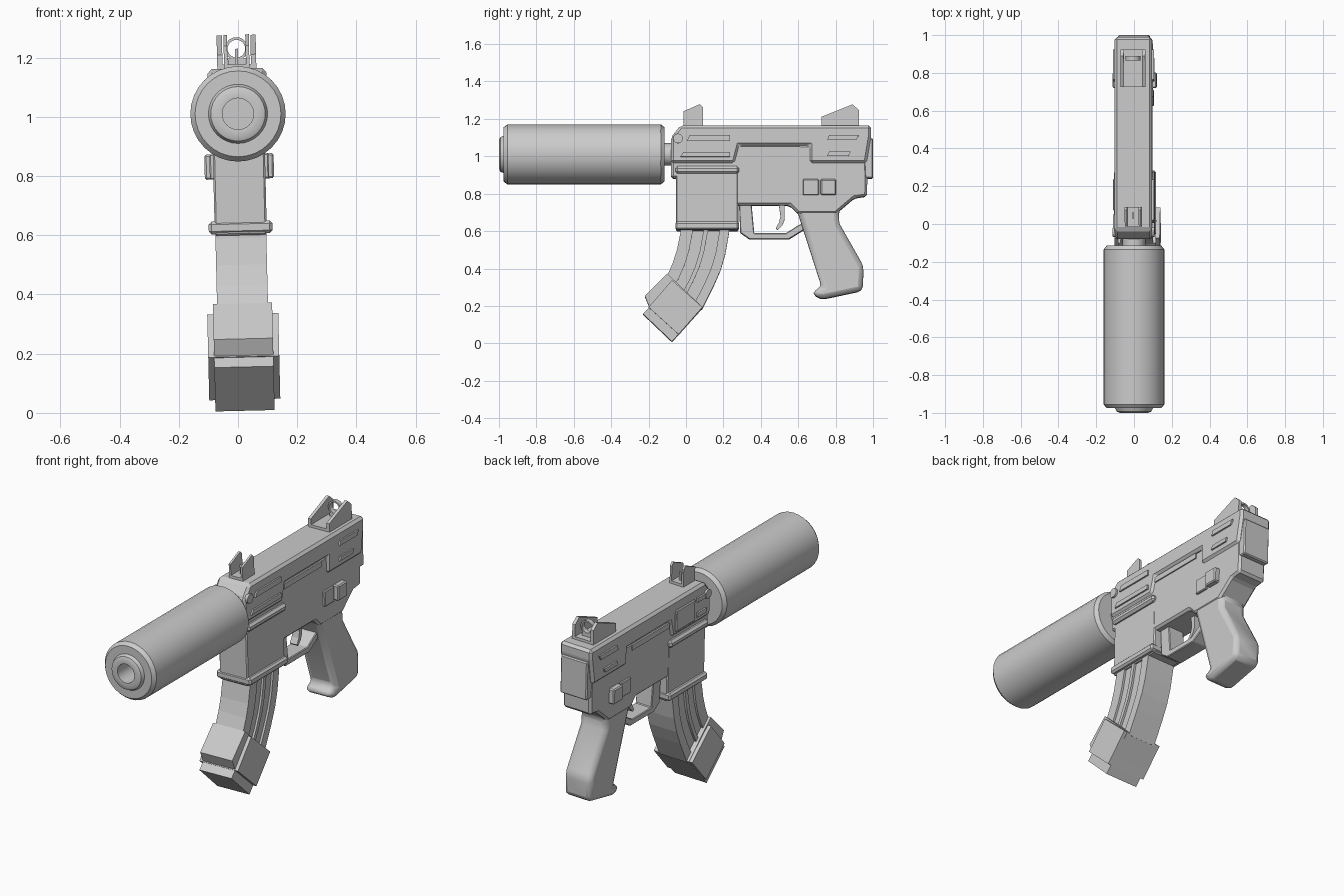
import bpy, bmesh, math
from mathutils import Matrix

if "Cube" in bpy.data.objects:
    bpy.data.objects.remove(bpy.data.objects["Cube"])

# The whole frame leans slightly about the barrel axis
ROLL = Matrix.Translation((0, 0, 1)) @ Matrix.Rotation(-0.024, 4, 'Y') @ Matrix.Translation((0, 0, -1))


def finish(name, bm, bevel=0, segments=1, smooth=False, roll=True):
    bmesh.ops.recalc_face_normals(bm, faces=bm.faces)
    if roll:
        bm.transform(ROLL)
    me = bpy.data.meshes.new(name)
    bm.to_mesh(me)
    bm.free()
    ob = bpy.data.objects.new(name, me)
    bpy.context.collection.objects.link(ob)
    if bevel:
        m = ob.modifiers.new("bevel", 'BEVEL')
        m.width, m.segments = bevel, segments
        m.limit_method, m.angle_limit = 'ANGLE', math.radians(30)
    if smooth:
        bpy.ops.object.select_all(action='DESELECT')
        ob.select_set(True)
        bpy.context.view_layer.objects.active = ob
        bpy.ops.object.shade_smooth_by_angle(angle=math.radians(35))
    return ob


def prism(name, pts, x0, x1, **kw):
    """Side profile of (y, z) points extruded between x0 and x1."""
    bm = bmesh.new()
    f = bm.faces.new([bm.verts.new((x0, y, z)) for y, z in pts])
    r = bmesh.ops.extrude_face_region(bm, geom=[f])
    for v in r['geom']:
        if isinstance(v, bmesh.types.BMVert):
            v.co.x = x1
    return finish(name, bm, **kw)


def slab(name, pts, w, **kw):
    return prism(name, pts, -w, w, **kw)


def rect(y0, y1, z0, z1):
    return [(y0, z0), (y1, z0), (y1, z1), (y0, z1)]


def pair(name, pts, inner, outer, **kw):
    for side, s in (("left", -1), ("right", 1)):
        prism(f"{name}_{side}", pts, s * inner, s * outer, **kw)


def circle(y, z, r, n):
    return [(y + r * math.cos(2 * math.pi * i / n), z + r * math.sin(2 * math.pi * i / n)) for i in range(n)]


# Suppressor and barrel, turned about the y axis
profile = [(0, -.88), (.053, -.88), (.053, -.998), (.075, -1), (.092, -.993), (.1, -.975), (.145, -.975),
           (.161, -.955), (.161, -.135), (.145, -.115), (.06, -.115), (.06, -.04), (0, -.04)]
bm = bmesh.new()
vs = [bm.verts.new((r, y, 1.01)) for r, y in profile]
es = [bm.edges.new(p) for p in zip(vs, vs[1:])]
bmesh.ops.spin(bm, geom=vs + es, cent=(0, 0, 1.01), axis=(0, 1, 0), angle=2 * math.pi, steps=32)
bmesh.ops.remove_doubles(bm, verts=bm.verts, dist=1e-4)
finish("suppressor", bm, smooth=True, roll=False)

# Receiver halves
slab("upper_receiver", [(-.08, .96), (.26, .96), (.285, 1.055), (.66, 1.055), (.66, .96), (.965, .96),
     (.99, 1.11), (.99, 1.163), (-.03, 1.163), (-.08, 1.1)], .099, bevel=.014)
slab("lower_receiver", [(-.08, 1.06), (-.08, .88), (.2, .88), (.2, .735), (.555, .735), (.6, .69), (.8, .69),
     (.9, .775), (.967, .785), (.97, .88), (.96, 1.06)], .087, bevel=.012)
slab("rear_cap", rect(.93, 1.0, .88, 1.095), .083, bevel=.006)
slab("side_rail", rect(.28, .61, 1.02, 1.05), .094)

# Raised side bars, pins and controls
prism("front_bar_upper", [(.005, 1.08), (.235, 1.08), (.235, 1.11), (.02, 1.11)], .09, .108)
prism("front_bar_lower", [(-.03, .995), (.235, .995), (.235, 1.02), (-.015, 1.02)], .09, .108)
prism("port_cover", rect(.07, .24, .985, 1.105), -.108, -.09, bevel=.005)
for z in (.995, 1.08):
    prism("front_bar_left", rect(-.03, .05, z, z + .025), -.108, -.09)
pair("rear_bar_upper", [(.755, 1.085), (.91, 1.085), (.925, 1.112), (.765, 1.112)], .09, .108)
pair("rear_bar_lower", [(.755, 1.0), (.87, 1.0), (.88, 1.022), (.765, 1.022)], .09, .108)
pair("front_pin", circle(-.043, 1.093, .026, 16), .09, .11)
pair("selector_base", rect(.625, .71, .79, .875), .08, .1, bevel=.004)
pair("selector_lever", rect(.72, .802, .79, .875), .08, .117, bevel=.006)

# Magazine well with its rims
slab("magazine_well", rect(-.053, .28, .6, .94), .088, bevel=.006)
slab("well_top_rim", rect(-.057, .284, .905, .945), .108, bevel=.012)
slab("well_bottom_rim", rect(-.057, .284, .605, .648), .108, bevel=.01)

# Curved magazine: core with raised bands between the grooves
front = [(-.025, .66), (-.03, .59), (-.048, .5), (-.07, .43), (-.1, .36), (-.13, .31)]
back = [(.235, .66), (.23, .59), (.21, .475), (.185, .39), (.15, .31), (.085, .18)]


def strip(a, b):
    def at(t):
        return [(f[0] + (g[0] - f[0]) * t, f[1] + (g[1] - f[1]) * t) for f, g in zip(front, back)]
    return at(a) + at(b)[::-1]


slab("magazine_core", strip(.02, .98), .074)
for n, (a, b) in {"front": (0, .25), "middle": (.47, .56), "rear": (.8, 1)}.items():
    slab(f"magazine_band_{n}", strip(a, b), .086)
slab("magazine_base", [(-.1, .37), (.09, .19), (-.075, .007), (-.23, .155), (-.195, .19), (-.22, .25)], .1)
slab("magazine_base_sides", [(-.075, .335), (.088, .19), (-.04, .045), (-.2, .19)], .12)

# Grip
slab("grip", [(.555, .75), (.6, .69), (.725, .3), (.67, .27), (.72, .232), (.945, .28), (.95, .41),
     (.82, .64), (.815, .71), (.9, .785)], .083, bevel=.03, segments=2, smooth=True)

# Trigger and guard
slab("trigger_guard", [(.283, .75), (.29, .59), (.34, .555), (.55, .555), (.63, .605), (.62, .64), (.6, .63),
     (.535, .588), (.365, .588), (.35, .75)], .05, bevel=.004)
slab("trigger", [(.495, .75), (.525, .75), (.527, .66), (.515, .63), (.49, .605), (.48, .615), (.497, .645),
     (.505, .68)], .022)

# Front sight
slab("front_sight_base", rect(-.013, .09, 1.15, 1.178), .042)
pair("front_sight_ear", [(-.013, 1.15), (.09, 1.15), (.09, 1.262), (.075, 1.278), (-.013, 1.24)], .031, .043)
slab("front_sight_post", rect(.03, .06, 1.16, 1.23), .005)

# Rear sight with aperture ring
slab("rear_sight_base", rect(.725, .925, 1.15, 1.178), .064)
pair("rear_sight_ear", [(.725, 1.15), (.925, 1.15), (.925, 1.245), (.89, 1.276), (.725, 1.21)], .048, .066)
slab("rear_sight_stem", rect(.865, .89, 1.16, 1.198), .03)
bm = bmesh.new()
ring = [bm.verts.new((r, y, 1.23)) for r, y in ((.03, .865), (.039, .865), (.039, .89), (.03, .89))]
edges = [bm.edges.new((ring[i], ring[(i + 1) % 4])) for i in range(4)]
bmesh.ops.spin(bm, geom=ring + edges, cent=(0, 0, 1.23), axis=(0, 1, 0), angle=2 * math.pi, steps=20)
bmesh.ops.remove_doubles(bm, verts=bm.verts, dist=1e-4)
finish("rear_sight_ring", bm, smooth=True)
